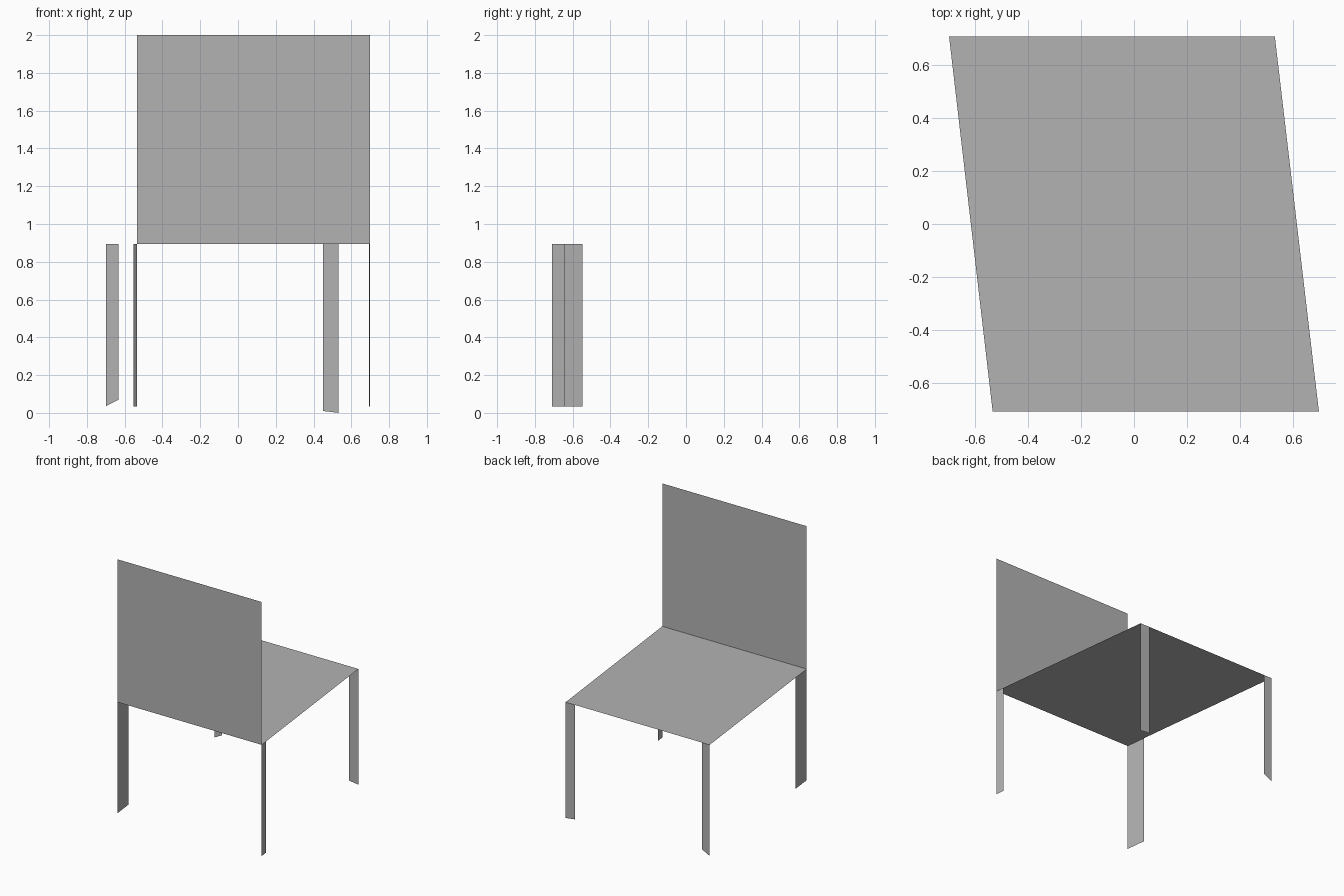
import bpy
from mathutils import Vector

if "Cube" in bpy.data.objects:
    bpy.data.objects.remove(bpy.data.objects["Cube"])

grey = bpy.data.materials.new("mid grey")
grey.use_nodes = True
colour = (0.45, 0.45, 0.45, 1)
grey.diffuse_color = colour
grey.node_tree.nodes["Principled BSDF"].inputs["Base Color"].default_value = colour

SEAT_Z, TOP_Z = 0.895, 2.0


def panel(name, corners):
    """One flat sheet from its four corners."""
    mesh = bpy.data.meshes.new(name)
    mesh.from_pydata([tuple(c) for c in corners], [], [range(4)])
    mesh.materials.append(grey)
    obj = bpy.data.objects.new(name, mesh)
    bpy.context.collection.objects.link(obj)


# Skewed seat outline
front_a = Vector((-0.535, -0.71, SEAT_Z))
front_b = Vector((0.70, -0.71, SEAT_Z))
back_b = Vector((0.533, 0.71, SEAT_Z))
back_a = Vector((-0.70, 0.71, SEAT_Z))
panel("seat", [front_a, front_b, back_b, back_a])

# Upright sheet on the front edge
rise = Vector((0, 0, TOP_Z - SEAT_Z))
panel("backrest", [front_a, front_b, front_b + rise, front_a + rise])


def leg(name, corner, toward, width, outer_z, inner_z):
    """Flat leg hanging from a corner and running along a seat edge."""
    inner = corner + (toward - corner).normalized() * width
    panel(name, [corner, inner,
                 (inner.x, inner.y, inner_z), (corner.x, corner.y, outer_z)])


# Front legs follow the side edges, rear legs follow the back edge
leg("front_right_leg", front_a, back_a, 0.162, 0.035, 0.035)
leg("front_left_leg", front_b, back_b, 0.066, 0.035, 0.035)
leg("back_right_leg", back_a, back_b, 0.067, 0.035, 0.07)
leg("back_left_leg", back_b, back_a, 0.082, 0.0, 0.01)
